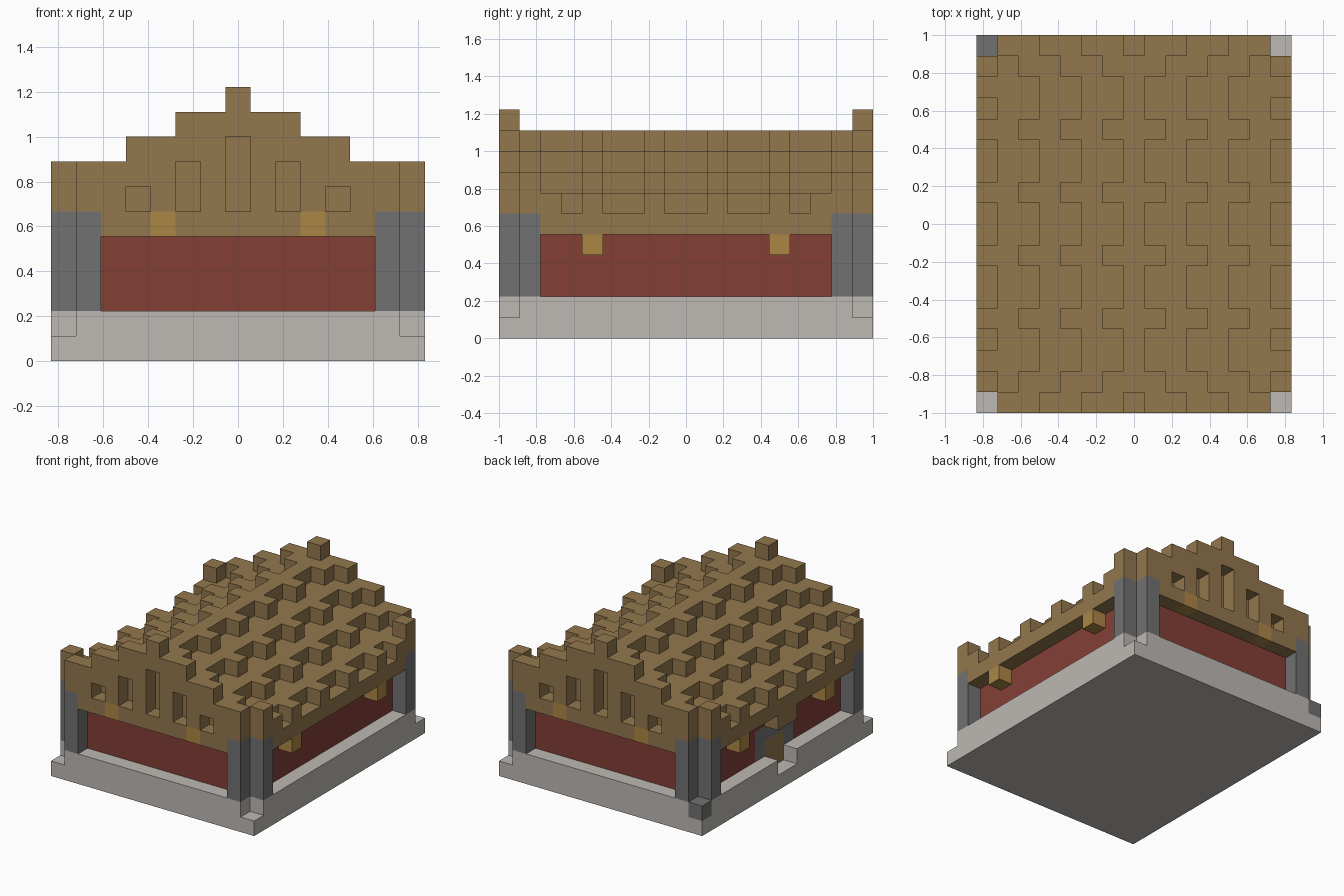
import bpy
import bmesh
from itertools import product
from mathutils import Vector

old = bpy.data.objects.get("Cube")
if old:
    bpy.data.objects.remove(old)

U = 1 / 9                    # edge of one building block
NX, NY = 15, 18              # footprint in blocks
AXES = [Vector((1, 0, 0)), Vector((0, 1, 0)), Vector((0, 0, 1))]


def material(name, r, g, b):
    m = bpy.data.materials.new(name)
    m.use_nodes = True
    m.diffuse_color = (r, g, b, 1)
    bsdf = next(n for n in m.node_tree.nodes if n.type == 'BSDF_PRINCIPLED')
    bsdf.inputs["Base Color"].default_value = (r, g, b, 1)
    return m


TIMBER = material("timber_brown", 0.29, 0.185, 0.075)
RED = material("wall_red", 0.23, 0.05, 0.036)
DARK = material("dark_stone", 0.165, 0.165, 0.165)
PALE = material("pale_stone", 0.51, 0.48, 0.45)
GOLD = material("lantern_gold", 0.41, 0.24, 0.06)


def block(x0, x1, y0, y1, z0, z1):
    """Set of block cells in a half-open range."""
    return set(product(range(x0, x1), range(y0, y1), range(z0, z1)))


def mirrored(cells, x=True, y=True):
    """Cells together with their mirror images."""
    if x:
        cells = cells | {(NX - 1 - a, b, c) for a, b, c in cells}
    if y:
        cells = cells | {(a, NY - 1 - b, c) for a, b, c in cells}
    return cells


def build(name, cells, mat):
    """Outer skin of a set of cells, with flat regions merged."""
    bm = bmesh.new()
    for cell in sorted(cells):
        centre = Vector(cell) + Vector((0.5, 0.5, 0.5))
        for i in range(3):
            for sign in (-1, 1):
                n = AXES[i] * sign
                if tuple(int(v) for v in Vector(cell) + n) in cells:
                    continue
                u = AXES[(i + 1) % 3] / 2
                v = AXES[(i + 2) % 3] / 2 * sign
                mid = centre + n / 2
                bm.faces.new([bm.verts.new(mid + p)
                              for p in (-u - v, u - v, u + v, v - u)])
    bmesh.ops.remove_doubles(bm, verts=bm.verts, dist=0.01)
    bmesh.ops.dissolve_limit(bm, angle_limit=0.02, verts=bm.verts, edges=bm.edges)
    for v in bm.verts:
        v.co = Vector((v.co.x - NX / 2, v.co.y - NY / 2, v.co.z)) * U
    mesh = bpy.data.meshes.new(name)
    bm.to_mesh(mesh)
    bm.free()
    mesh.materials.append(mat)
    obj = bpy.data.objects.new(name, mesh)
    bpy.context.collection.objects.link(obj)
    return obj


def roof_height(x, y):
    """Stepped roof: every third row sticks out by one block."""
    d = abs(x - NX // 2)
    edge = min(y, NY - 1 - y)
    if edge == 0:                                  # gable walls
        return 11 - (d + 1) // 2 if d < 6 else 8
    if d == 7 and edge < 3:                        # pillar caps and eave ends
        return 8 if edge == 1 else 7
    return 10 - (d // 2 if y % 3 == 1 or edge == 1 else (d + 1) // 2)


corners = mirrored(block(0, 1, 0, 1, 1, 11))
doorway = block(0, 1, 8, 10, 1, 2)
door = block(1, 2, 8, 10, 1, 3)
door_frame = block(1, 2, 7, 11, 2, 4) - door
pillars = mirrored(block(0, 2, 0, 2, 2, 6)) - corners
gable_lights = mirrored(block(4, 5, 0, 1, 5, 6))

# Stone plinth with notched corners and a step at the door
build("plinth", block(0, NX, 0, NY, 0, 2) - corners - doorway - door, PALE)
build("corner_stone", block(0, 1, NY - 1, NY, 1, 2), DARK)

# Walls, pillars and door
build("walls", block(1, NX - 1, 1, NY - 1, 2, 5) - pillars - door - door_frame, RED)
build("corner_pillars", pillars, DARK)
build("door_frame", door_frame, DARK)
build("door", door, TIMBER)
build("door_lintel", block(0, 1, 8, 10, 4, 5), TIMBER)

# Roof with recessed gable windows
windows = set()
for x, top in ((3, 7), (5, 8), (7, 9)):
    windows |= mirrored(block(x, x + 1, 0, 1, 6, top))
roof = {(x, y, z) for x in range(NX) for y in range(NY)
        for z in range(5, roof_height(x, y))}
build("roof", roof - corners - pillars - gable_lights - windows, TIMBER)

# Lights set in the gables and hanging under the eaves
build("gable_lights", gable_lights, GOLD)
build("eave_lanterns", mirrored(block(0, 1, 4, 5, 4, 5)), GOLD)
